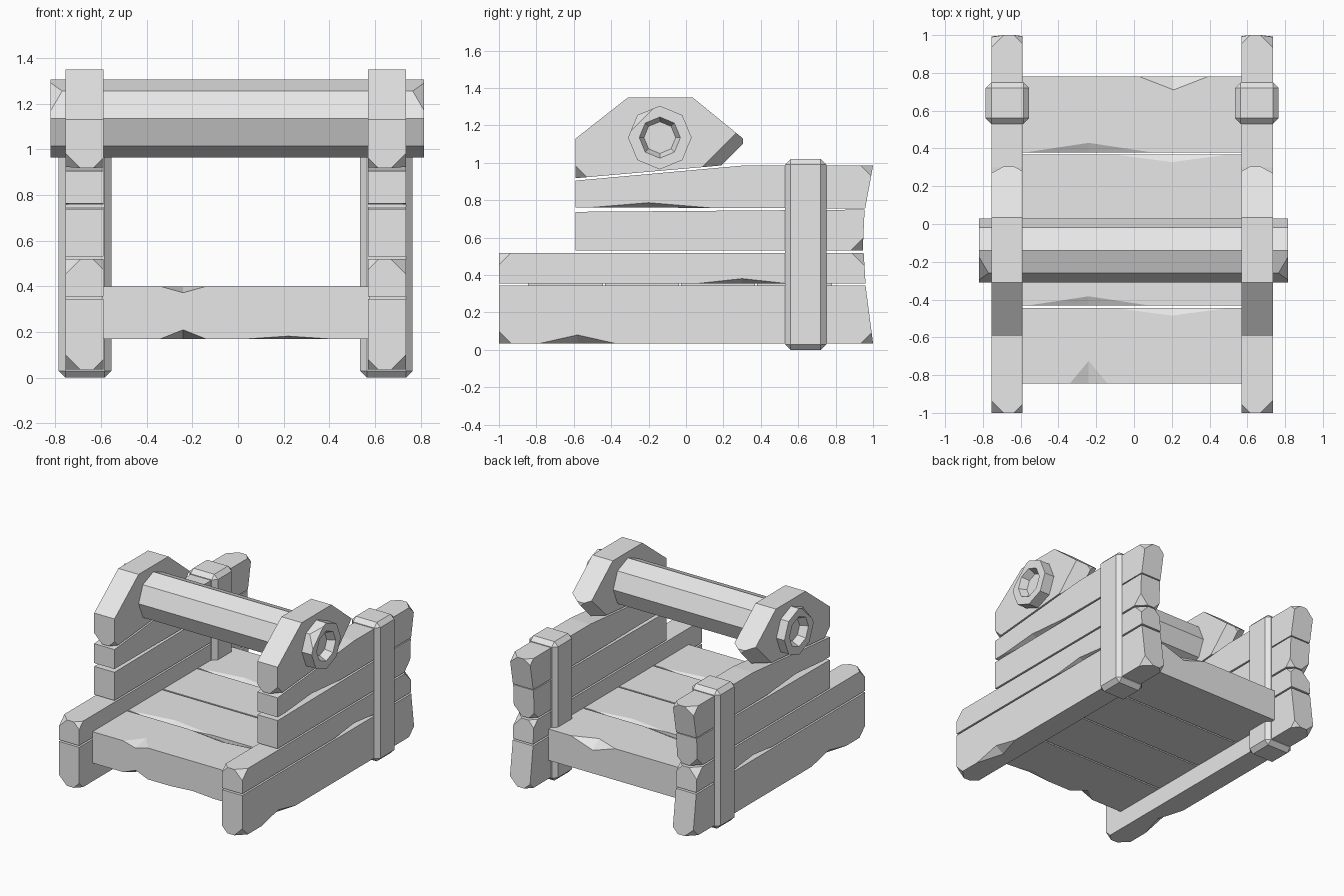
import bpy, bmesh, math
from mathutils import Vector

if "Cube" in bpy.data.objects:
    bpy.data.objects.remove(bpy.data.objects["Cube"], do_unlink=True)

grey = bpy.data.materials.new("plain_grey")
grey.use_nodes = True
grey.diffuse_color = (0.8, 0.8, 0.8, 1)
grey.node_tree.nodes["Principled BSDF"].inputs["Base Color"].default_value = grey.diffuse_color

MIRROR_X = -0.01               # mirror plane between the two walls
OUTER, INNER = -0.755, -0.59   # faces of the right wall
FRONT, BACK, STEP_FRONT = -1, 1, -0.59
GAP = 0.012                    # groove between boards


def make(name, bm):
    """Turn a bmesh into a named grey object."""
    bmesh.ops.recalc_face_normals(bm, faces=bm.faces[:])
    mesh = bpy.data.meshes.new(name)
    bm.to_mesh(mesh)
    bm.free()
    mesh.materials.append(grey)
    obj = bpy.data.objects.new(name, mesh)
    bpy.context.collection.objects.link(obj)
    return obj


def prism(outline, x_start, x_end):
    """Extrude a (y, z) outline along x."""
    bm = bmesh.new()
    face = bm.faces.new([bm.verts.new((x_start, y, z)) for y, z in outline])
    extruded = bmesh.ops.extrude_face_region(bm, geom=[face])["geom"]
    verts = [v for v in extruded if isinstance(v, bmesh.types.BMVert)]
    bmesh.ops.translate(bm, verts=verts, vec=(x_end - x_start, 0, 0))
    bmesh.ops.recalc_face_normals(bm, faces=bm.faces[:])
    return bm


def box(x_start, x_end, y_start, y_end, base, top):
    outline = [(y_start, base), (y_end, base), (y_end, top), (y_start, top)]
    return prism(outline, x_start, x_end)


def chip(bm, corner, signs, sizes):
    """Slice a corner off; sizes are the lengths lost along each axis."""
    normal = Vector([sign / size for sign, size in zip(signs, sizes)])
    point = Vector(corner) - Vector((signs[0] * sizes[0], 0, 0))
    geom = bm.verts[:] + bm.edges[:] + bm.faces[:]
    cut = bmesh.ops.bisect_plane(bm, geom=geom, plane_co=point,
                                 plane_no=normal.normalized(), clear_outer=True)
    edges = [e for e in cut["geom_cut"] if isinstance(e, bmesh.types.BMEdge)]
    bmesh.ops.holes_fill(bm, edges=edges)


def nick(obj, centre, along, first, second):
    """Cut a wedge from an edge: half length, then depth on each adjoining face."""
    centre, along = Vector(centre), Vector(along)
    m, t = centre + Vector(first), centre + Vector(second)
    middle, ridge = (m + t) / 2, (t - m) * 0.3
    bm = bmesh.new()
    for point in (m - ridge, t + ridge,
                  2 * (centre + along) - middle, 2 * (centre - along) - middle):
        bm.verts.new(point)
    bmesh.ops.convex_hull(bm, input=bm.verts[:])
    cutter = make("nick_cutter", bm)
    cutter.hide_render = True
    mod = obj.modifiers.new("nick", "BOOLEAN")
    mod.operation, mod.solver, mod.object = "DIFFERENCE", "EXACT", cutter
    bpy.context.view_layer.objects.active = obj
    bpy.ops.object.modifier_apply(modifier=mod.name)
    bpy.data.objects.remove(cutter, do_unlink=True)


def mirrored(obj, name):
    """Copy a right-hand part to the left wall."""
    bm = bmesh.new()
    bm.from_mesh(obj.data)
    for v in bm.verts:
        v.co.x = 2 * MIRROR_X - v.co.x
    make(name, bm)


wall = {}


def board(name, outline, worn):
    """Add a wall board with the listed outline corners chipped on both faces."""
    bm = prism(outline, OUTER, INNER)
    mid_z = sum(z for y, z in outline) / len(outline)
    for index in worn:
        y, z = outline[index]
        for x, side, size in ((OUTER, -1, 0.065), (INNER, 1, 0.045)):
            signs = (side, math.copysign(1, y), math.copysign(1, z - mid_z))
            chip(bm, (x, y, z), signs, (size, size, size))
    wall[name] = make("right_" + name, bm)


# Wall boards: front base, back base, back top, front top
seams = [0.035, 0.35, 0.525, 0.75]
low, rail, middle, upper = seams
board("bottom_board", [(FRONT, low), (BACK, low), (0.96, rail - GAP / 2),
                       (FRONT, rail - GAP / 2)], [0, 1])
board("rail_board", [(FRONT, rail + GAP / 2), (0.96, rail + GAP / 2),
                     (0.95, middle - GAP / 2), (FRONT, middle - GAP / 2)], [2, 3])
board("middle_board", [(STEP_FRONT, middle + GAP / 2), (0.945, middle + GAP / 2),
                       (0.955, upper), (STEP_FRONT, upper - GAP)], [1])
board("upper_board", [(STEP_FRONT, upper + GAP), (0.958, upper + GAP / 2),
                      (BACK, 0.985), (0.3, 0.985), (STEP_FRONT, 0.905)], [2])

# Humped board that carries the axle
board("axle_support", [(STEP_FRONT, 0.918), (0.305, 0.996), (0.305, 1.13),
                       (0.035, 1.35), (-0.31, 1.35), (STEP_FRONT, 1.13)], [0, 2])

# Nicks along the outside of the wall boards
for name, y, z, half, rise in (("bottom_board", -0.58, low, 0.2, 0.045),
                               ("rail_board", 0.3, rail + GAP / 2, 0.23, 0.025),
                               ("upper_board", -0.2, upper + GAP, 0.3, 0.025)):
    nick(wall[name], (OUTER, y, z), (0, half, 0), (0, 0, rise), (0.06, 0, 0))

# Upright strap post clasping the boards
bm = box(-0.785, -0.555, 0.53, 0.75, 0, 1.02)
bmesh.ops.bevel(bm, geom=bm.edges[:], offset=0.03, segments=1, affect="EDGES")
wall["post"] = make("right_post", bm)

for name, obj in wall.items():
    mirrored(obj, "left_" + name)

# Floor boards, evenly spaced with narrow grooves
START, END, COUNT = -0.845, 0.78, 4
BASE, TOP = 0.17, 0.4
width = (END - START) / COUNT
floor = []
for i in range(COUNT):
    near = START + i * width + (GAP / 2 if i > 0 else 0)
    far = START + (i + 1) * width - (GAP / 2 if i < COUNT - 1 else 0)
    floor.append(make("floor_board_" + str(i + 1), box(-0.595, 0.575, near, far, BASE, TOP)))
    # Worn upper edges along the grooves
    if i % 2:
        nick(floor[i], (-0.24, near, TOP), (0.33, 0, 0), (0, 0, -0.025), (0, 0.05, 0))
    elif i < COUNT - 1:
        nick(floor[i], (0.2, far, TOP), (0.3, 0, 0), (0, 0, -0.02), (0, -0.04, 0))

# Larger nicks on the front and back floor edges
nick(floor[0], (-0.24, START, TOP), (0.1, 0, 0), (0, 0, -0.028), (0, 0.12, 0))
nick(floor[0], (-0.24, START, BASE), (0.1, 0, 0), (0, 0, 0.04), (0, 0.08, 0))
nick(floor[0], (0.22, START, BASE), (0.18, 0, 0), (0, 0, 0.012), (0, 0.05, 0))
nick(floor[-1], (0.21, END, TOP), (0.18, 0, 0), (0, 0, -0.06), (0, -0.07, 0))

# Eight-sided axle, turned along x with a recess in each end
AXLE_Y, AXLE_Z, RADIUS, SIDES = -0.14, 1.135, 0.17, 8
RIGHT_END, LEFT_END, RECESS = -0.82, 0.815, 0.055
lip, bottom = 0.11, 0.085
bm = bmesh.new()
rings = []
for x, r in ((RIGHT_END + RECESS, bottom), (RIGHT_END, lip), (RIGHT_END, RADIUS),
             (LEFT_END, RADIUS), (LEFT_END, lip), (LEFT_END - RECESS, bottom)):
    angles = [math.tau * k / SIDES for k in range(SIDES)]
    rings.append([bm.verts.new((x, AXLE_Y + r * math.cos(a), AXLE_Z + r * math.sin(a)))
                  for a in angles])
for ring, following in zip(rings, rings[1:]):
    for k in range(SIDES):
        bm.faces.new((ring[k], ring[k - 1], following[k - 1], following[k]))
bm.faces.new(rings[0])
bm.faces.new(rings[-1])
bmesh.ops.recalc_face_normals(bm, faces=bm.faces[:])
reach = RADIUS * math.sqrt(0.5)
for x, side, height in ((RIGHT_END, -1, 1), (LEFT_END, 1, 1)):
    corner = (x, AXLE_Y - reach, AXLE_Z + height * reach)
    chip(bm, corner, (side, -1, height), (0.05, 0.05, 0.05))
make("axle", bm)
